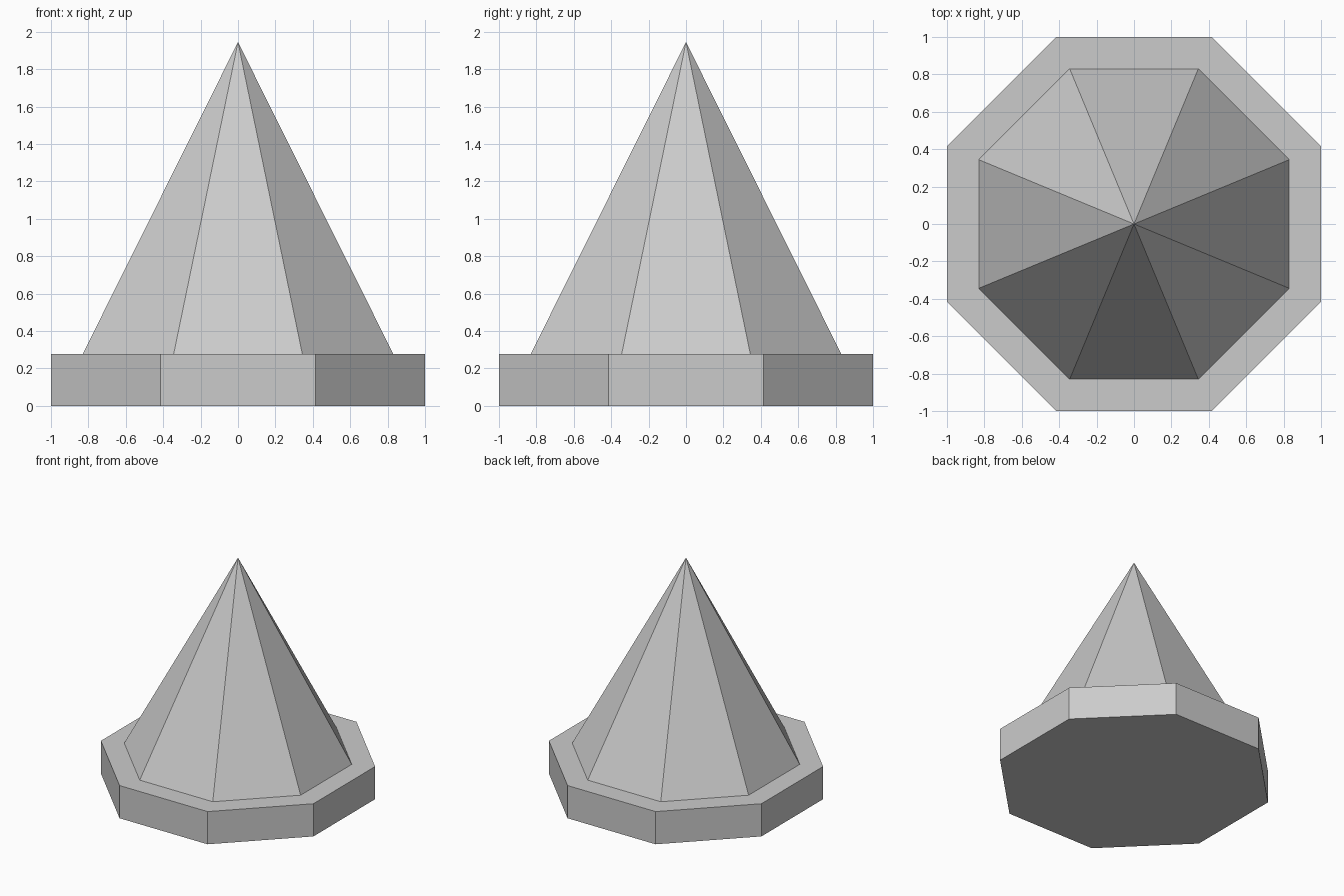
import bpy
from math import pi, cos

if "Cube" in bpy.data.objects:
    bpy.data.objects.remove(bpy.data.objects["Cube"])

SIDES = 8
BASE_TOP = 0.278
APEX = 1.945


def octagon_part(name, bottom_apothem, top_apothem, z0, z1):
    """Eight-sided frustum or pyramid with flats facing the axes."""
    to_radius = 1 / cos(pi / SIDES)
    bpy.ops.mesh.primitive_cone_add(
        vertices=SIDES,
        radius1=bottom_apothem * to_radius,
        radius2=top_apothem * to_radius,
        depth=z1 - z0,
        location=(0, 0, (z0 + z1) / 2),
        rotation=(0, 0, pi / SIDES),
    )
    obj = bpy.context.object
    obj.name = name
    bpy.ops.object.transform_apply(location=True, rotation=True, scale=True)
    return obj


# Flat octagonal slab
octagon_part("base_slab", 1.0, 1.0, 0.0, BASE_TOP)

# Pointed octagonal spire standing on the slab
octagon_part("spire", 0.83, 0.0, BASE_TOP, APEX)
